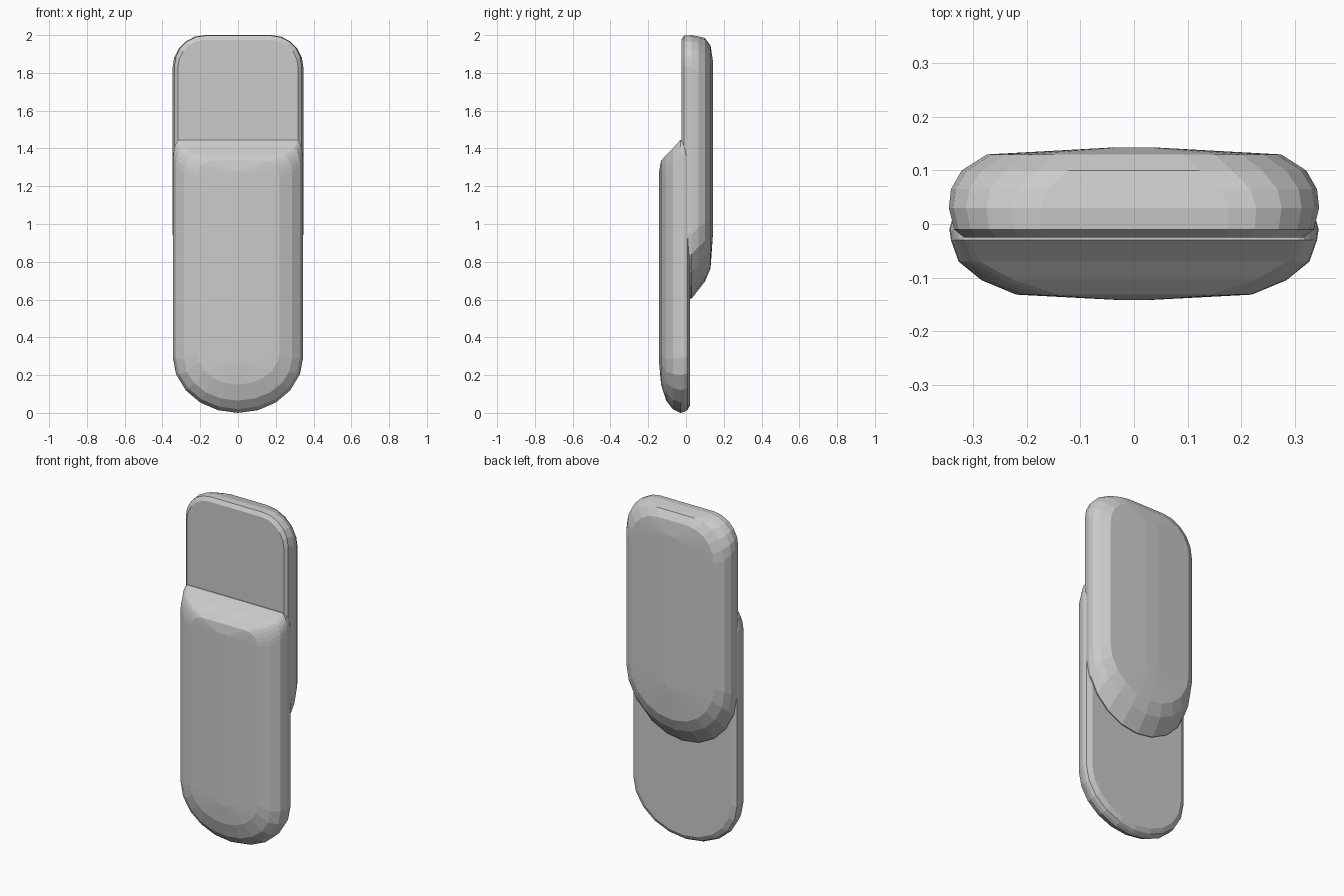
import bpy, bmesh, math


def outline(hw, z0, z1, low, rx, rz):
    """Upright slab outline: half-ellipse bottom, rounded top corners."""
    pts = []
    for i in range(11):
        a = math.pi + math.pi * i / 10
        pts.append((hw * math.cos(a), z0 + low + low * math.sin(a)))
    for side in (1, -1):
        for i in range(6):
            a = math.pi / 2 * i / 5
            if side < 0:
                a = math.pi / 2 - a
            pts.append((side * (hw - rx + rx * math.cos(a)),
                        z1 - rz + rz * math.sin(a)))
    return pts


def loft(name, layers):
    """Skin a stack of outlines from front to back; cap both ends."""
    bm = bmesh.new()
    rings = [[bm.verts.new((x, y, z)) for x, z in outline(*spec)]
             for y, *spec in layers]
    n = len(rings[0])
    for a, b in zip(rings, rings[1:]):
        for i in range(n):
            j = (i + 1) % n
            bm.faces.new((a[i], a[j], b[j], b[i]))
    bm.faces.new(rings[0])
    bm.faces.new(rings[-1][::-1])
    bmesh.ops.recalc_face_normals(bm, faces=bm.faces)
    mesh = bpy.data.meshes.new(name)
    bm.to_mesh(mesh)
    bm.free()
    obj = bpy.data.objects.new(name, mesh)
    bpy.context.collection.objects.link(obj)


# Lower front slab, sloped at its top edge
# y, half width, bottom, top, arc height, corner width, corner height
loft("front_slab", [
    (-0.142, 0.03, 0.26, 1.28, 0.03, 0.01, 0.02),
    (-0.132, 0.22, 0.15, 1.335, 0.17, 0.08, 0.08),
    (-0.105, 0.285, 0.065, 1.365, 0.22, 0.06, 0.09),
    (-0.070, 0.328, 0.020, 1.40, 0.27, 0.04, 0.09),
    (-0.030, 0.342, 0.000, 1.445, 0.29, 0.035, 0.09),
    (-0.010, 0.345, 0.005, 1.445, 0.29, 0.04, 0.10),
    (0.008, 0.340, 0.015, 1.42, 0.28, 0.04, 0.10),
    (0.022, 0.310, 0.040, 1.40, 0.26, 0.04, 0.10),
])

# Raised rear slab, flat in front and softly domed behind
loft("rear_slab", [
    (-0.025, 0.318, 0.640, 1.975, 0.31, 0.145, 0.145),
    (-0.010, 0.336, 0.615, 1.997, 0.33, 0.16, 0.16),
    (0.030, 0.346, 0.605, 2.000, 0.34, 0.17, 0.17),
    (0.065, 0.342, 0.650, 1.993, 0.33, 0.18, 0.18),
    (0.100, 0.322, 0.695, 1.985, 0.31, 0.20, 0.20),
    (0.130, 0.275, 0.765, 1.945, 0.26, 0.18, 0.18),
    (0.143, 0.04, 0.95, 1.86, 0.04, 0.02, 0.02),
])
